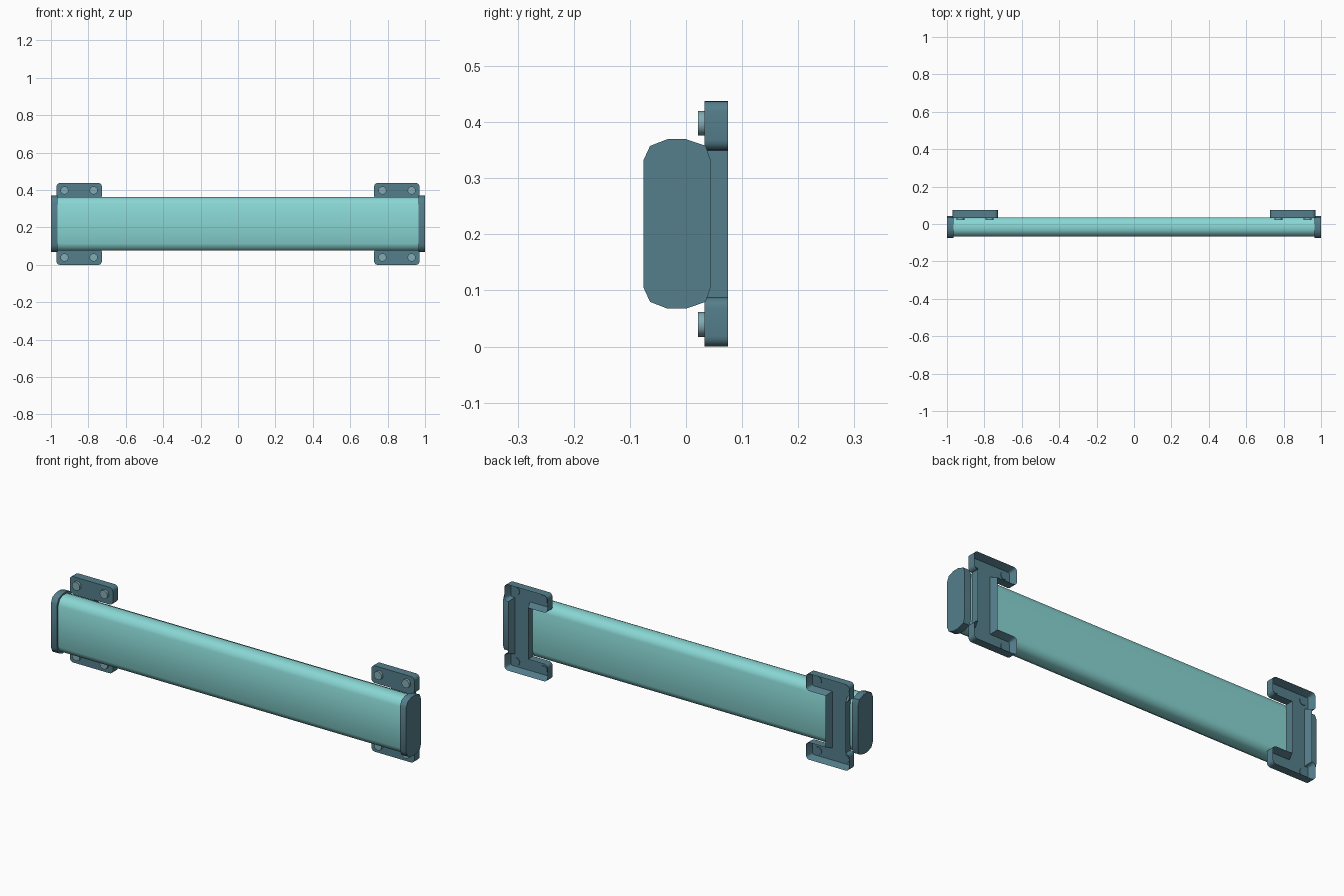
import bpy, bmesh, math
from mathutils import Vector

if "Cube" in bpy.data.objects:
    bpy.data.objects.remove(bpy.data.objects["Cube"])

def mat(name, col):
    m = bpy.data.materials.new(name)
    m.diffuse_color = (*col, 1)
    m.use_nodes = True
    m.node_tree.nodes["Principled BSDF"].inputs["Base Color"].default_value = m.diffuse_color
    return m

TEAL = mat("pale teal", (0.25, 0.68, 0.66))
SLATE = mat("slate blue", (0.09, 0.21, 0.26))
STEEL = mat("light steel", (0.23, 0.41, 0.46))
MID = 0.2187  # height of the horizontal symmetry plane

def finish(bm, name, material, angle=50):
    bmesh.ops.recalc_face_normals(bm, faces=bm.faces)
    me = bpy.data.meshes.new(name)
    bm.to_mesh(me)
    bm.free()
    ob = bpy.data.objects.new(name, me)
    bpy.context.collection.objects.link(ob)
    me.materials.append(material)
    bpy.ops.object.select_all(action='DESELECT')
    ob.select_set(True)
    bpy.context.view_layer.objects.active = ob
    bpy.ops.object.shade_smooth_by_angle(angle=math.radians(angle))
    return ob

def extrude(points, vec):
    """Solid from a planar outline; returns the bmesh and its far face."""
    bm = bmesh.new()
    face = bm.faces.new([bm.verts.new(p) for p in points])
    geo = bmesh.ops.extrude_face_region(bm, geom=[face], use_keep_orig=True)["geom"]
    far = [g for g in geo if isinstance(g, bmesh.types.BMFace)][0]
    bmesh.ops.translate(bm, vec=vec, verts=far.verts[:])
    bmesh.ops.recalc_face_normals(bm, faces=bm.faces)
    return bm, far

def bar(name, x0, x1, d, material):
    """Rounded slab section, grown by d beyond the panel size."""
    half = [(0.000, 0.143), (0.027, 0.131), (0.036, 0.105)]
    front = [(-0.068, 0.105), (-0.056, 0.131), (-0.033, 0.143)]
    top = [(y + (d if y >= 0.02 else 0), z + d) for y, z in half[::-1]]
    top += [(y - (d if y < -0.04 else 0), z + d) for y, z in front[::-1]]
    prof = top + [(y, -z) for y, z in top[::-1]]
    bm, _ = extrude([(x0, y, MID + z) for y, z in prof], (x1 - x0, 0, 0))
    return finish(bm, name, material)

def rounded(corners, r, steps=5):
    """Round the corners flagged True."""
    out = []
    for i, (x, z, flag) in enumerate(corners):
        p = Vector((x, z))
        if not flag:
            out.append(p)
            continue
        a = p + (Vector(corners[i - 1][:2]) - p).normalized() * r
        b = p + (Vector(corners[(i + 1) % len(corners)][:2]) - p).normalized() * r
        c = a + b - p
        for k in range(steps + 1):
            t = k / steps * math.pi / 2
            out.append(c + (a - c) * math.cos(t) + (b - c) * math.sin(t))
    return out

def cylinder(name, x, z, y0, y1, r, material):
    pts = [(x + r * math.cos(k * math.pi / 6), y0, z + r * math.sin(k * math.pi / 6))
           for k in range(12)]
    bm, _ = extrude(pts, (0, y1 - y0, 0))
    return finish(bm, name, material)

# main panel
bar("panel", -0.97, 0.97, 0.0, TEAL)

# bracket outline: two tabs joined by a narrower strip
upper = [(0.838, 0.131, False), (0.728, 0.131, True), (0.728, MID, True),
         (0.970, MID, True), (0.970, 0.131, True), (0.950, 0.131, False)]
lower = [(x, -z, f) for x, z, f in upper[::-1]]
outline = rounded(upper + lower, 0.019)

for side, s in (("right", 1), ("left", -1)):
    # end caps
    bar(side + "_end_cap", s * 0.965, s * 1.0, 0.008, SLATE)

    # mounting bracket, hollowed out from the back
    bm, back = extrude([(s * p.x, 0.033, MID + p.y) for p in outline], (0, 0.042, 0))
    bmesh.ops.inset_region(bm, faces=[back], thickness=0.013, use_even_offset=True)
    bmesh.ops.translate(bm, vec=(0, -0.036, 0), verts=back.verts[:])
    finish(bm, side + "_bracket", SLATE, 35)

    # bolts through the tabs, with their bosses behind
    for row, z in (("upper", 0.398), ("lower", 0.0395)):
        for n, x in enumerate((0.772, 0.928)):
            cylinder(f"{side}_{row}_bolt_{n}", s * x, z, 0.021, 0.036, 0.022, STEEL)
            cylinder(f"{side}_{row}_boss_{n}", s * x, z, 0.036, 0.042, 0.020, SLATE)
